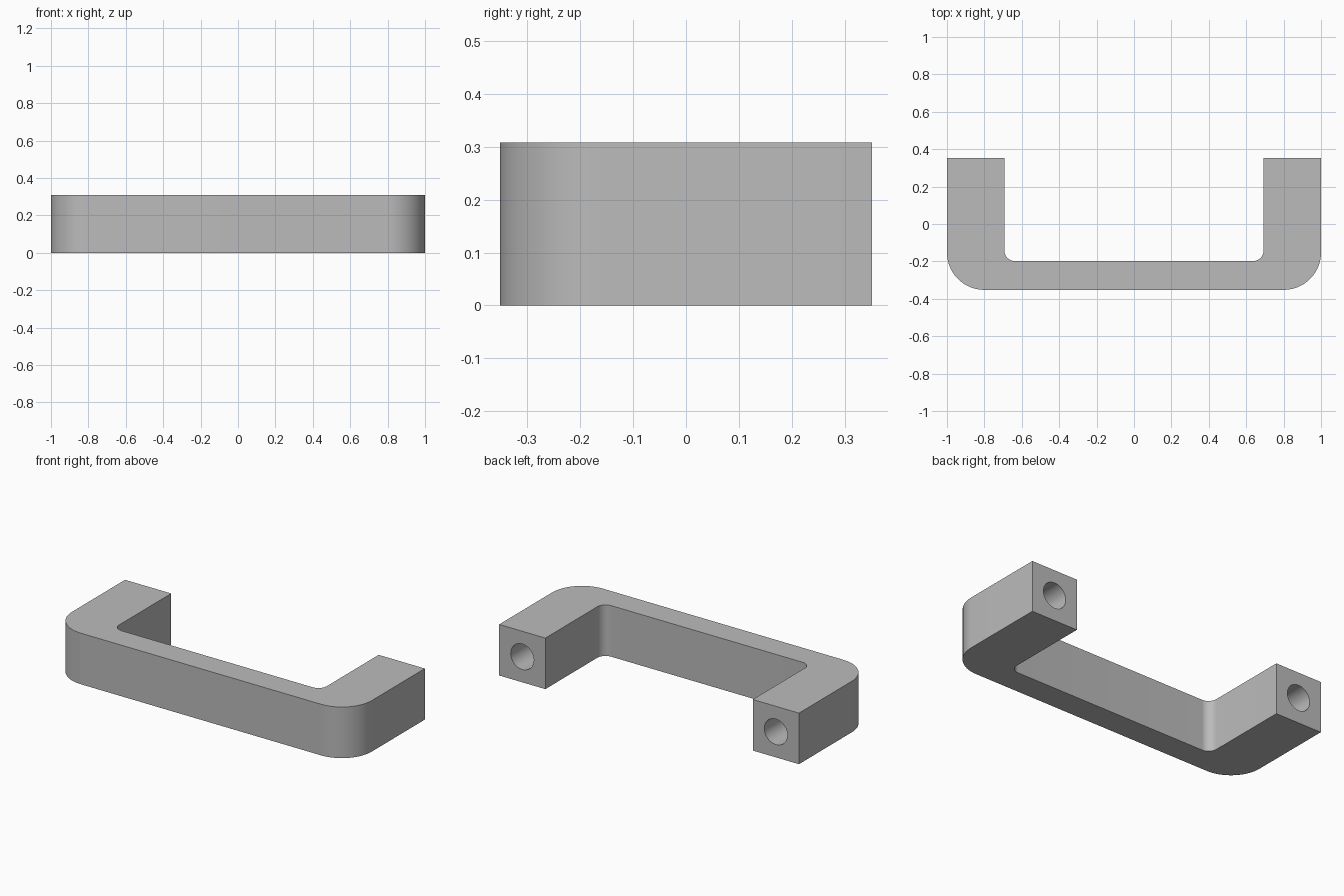
import bpy, bmesh, math
from mathutils import Matrix

if "Cube" in bpy.data.objects:
    bpy.data.objects.remove(bpy.data.objects["Cube"], do_unlink=True)

WIDTH, DEPTH, HEIGHT = 2.0, 0.704, 0.308
LEG, BAR = 0.308, 0.154
OUTER_R, INNER_R = 0.2, 0.054
HOLE_R, HOLE_DEPTH = 0.077, 0.31
X, Y = WIDTH / 2, DEPTH / 2

# Single grey finish
grey = bpy.data.materials.new("satin grey")
grey.use_nodes = True
colour = (0.5, 0.5, 0.5, 1.0)
grey.diffuse_color = colour
grey.node_tree.nodes["Principled BSDF"].inputs["Base Color"].default_value = colour


def arc(cx, cy, r, start, end, steps):
    angles = [math.radians(start + (end - start) * i / steps) for i in range(steps + 1)]
    return [(cx + r * math.cos(a), cy + r * math.sin(a)) for a in angles]


# Right half of the U profile, from the bar's outer side round to its inner side
inner_x, inner_y = X - LEG, BAR - Y
half = arc(X - OUTER_R, OUTER_R - Y, OUTER_R, -90, 0, 24)
half += [(X, Y), (inner_x, Y)]
half += arc(inner_x - INNER_R, inner_y + INNER_R, INNER_R, 0, -90, 16)
profile = half + [(-x, y) for x, y in reversed(half)]

# Handle body, extruded upwards
bm = bmesh.new()
base = bm.faces.new([bm.verts.new((x, y, 0)) for x, y in profile])
top = bmesh.ops.extrude_face_region(bm, geom=[base])["geom"]
bmesh.ops.translate(bm, vec=(0, 0, HEIGHT),
                    verts=[v for v in top if isinstance(v, bmesh.types.BMVert)])
bmesh.ops.recalc_face_normals(bm, faces=bm.faces)
mesh = bpy.data.meshes.new("pull_handle")
bm.to_mesh(mesh)
bm.free()
mesh.materials.append(grey)
handle = bpy.data.objects.new("pull_handle", mesh)
bpy.context.collection.objects.link(handle)

# Blind screw holes in the leg ends
bm = bmesh.new()
for side in (-1, 1):
    place = Matrix.Translation((side * (X - LEG / 2), Y, HEIGHT / 2))
    bmesh.ops.create_cone(bm, cap_ends=True, segments=48, radius1=HOLE_R, radius2=HOLE_R,
                          depth=2 * HOLE_DEPTH, matrix=place @ Matrix.Rotation(math.pi / 2, 4, "X"))
mesh = bpy.data.meshes.new("screw_hole_cutter")
bm.to_mesh(mesh)
bm.free()
mesh.materials.append(grey)
cutter = bpy.data.objects.new("screw_hole_cutter", mesh)
cutter.hide_render = True
bpy.context.collection.objects.link(cutter)

cut = handle.modifiers.new("screw holes", "BOOLEAN")
cut.operation = "DIFFERENCE"
cut.solver = "EXACT"
cut.object = cutter
bpy.ops.object.select_all(action="DESELECT")
handle.select_set(True)
bpy.context.view_layer.objects.active = handle
bpy.ops.object.modifier_apply(modifier=cut.name)
bpy.data.objects.remove(cutter, do_unlink=True)

# Smooth rounds, sharp edges
bpy.ops.object.shade_smooth_by_angle(angle=math.radians(30))
